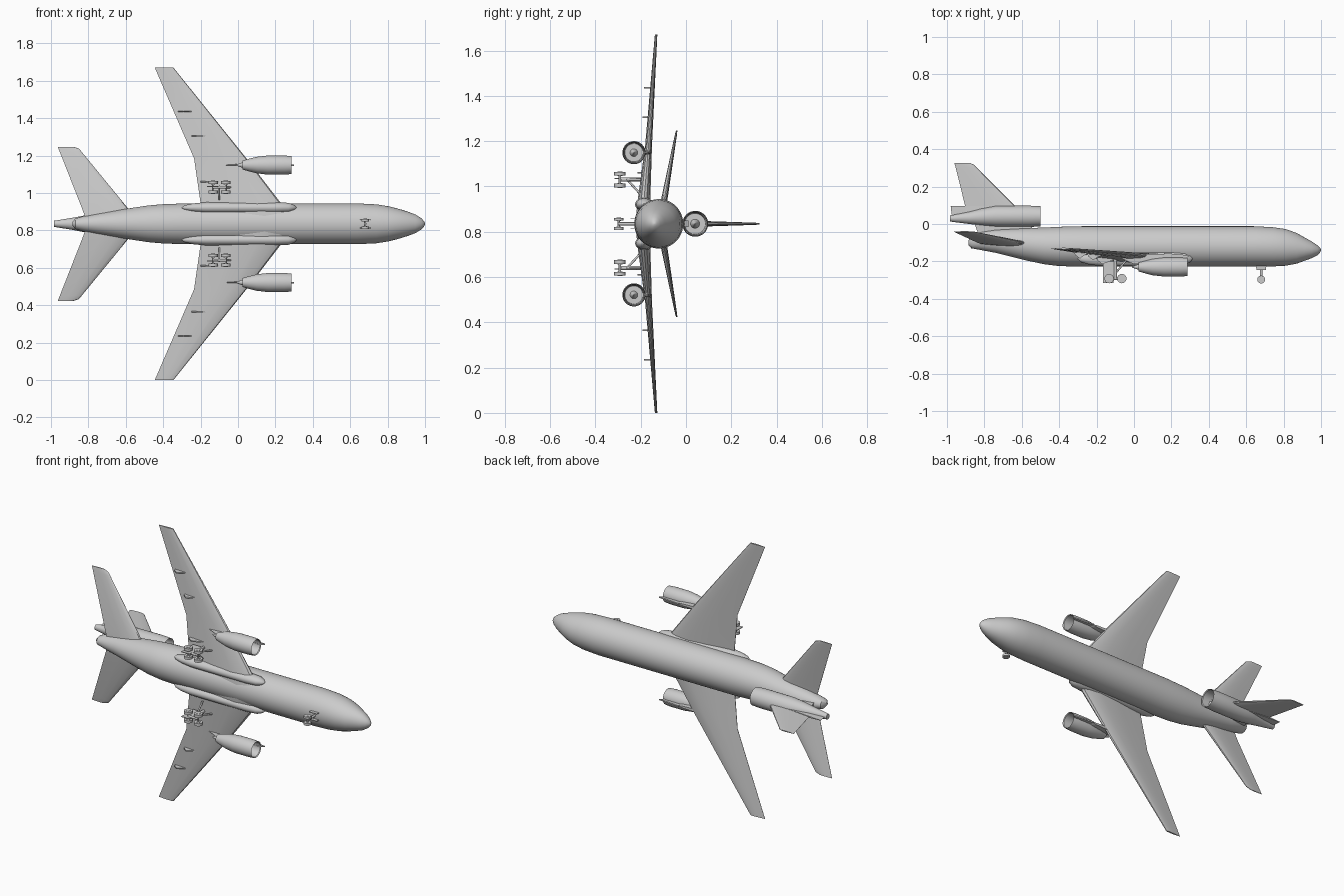
import bpy, bmesh, math
from mathutils import Vector

if "Cube" in bpy.data.objects:
    bpy.data.objects.remove(bpy.data.objects["Cube"])

MID = 0.835  # height of the aircraft centreline: nose to +x, roof to +y, span along z
paint = bpy.data.materials.new("light_grey")
paint.diffuse_color = (0.6, 0.6, 0.6, 1)
paint.use_nodes = True
paint.node_tree.nodes["Principled BSDF"].inputs["Base Color"].default_value = paint.diffuse_color


def finish(name, bm):
    bmesh.ops.recalc_face_normals(bm, faces=bm.faces)
    me = bpy.data.meshes.new(name)
    bm.to_mesh(me)
    bm.free()
    ob = bpy.data.objects.new(name, me)
    bpy.context.collection.objects.link(ob)
    me.materials.append(paint)
    bpy.ops.object.select_all(action='DESELECT')
    ob.select_set(True)
    bpy.context.view_layer.objects.active = ob
    bpy.ops.object.shade_smooth_by_angle(angle=math.radians(35))
    return ob


def loft(name, rings):
    """Skin a list of equal point rings, with closed ends."""
    bm = bmesh.new()
    vs = [[bm.verts.new((x, y, s + MID)) for x, y, s in r] for r in rings]
    n = len(vs[0])
    for a, b in zip(vs, vs[1:]):
        for i in range(n):
            j = (i + 1) % n
            bm.faces.new((a[i], a[j], b[j], b[i]))
    bm.faces.new(vs[0])
    bm.faces.new(vs[-1])
    return finish(name, bm)


def tube(name, stations, s=0, n=32):
    """Stations along x: (x, centre y, half height, half width)."""
    ang = [2 * math.pi * i / n for i in range(n)]
    return loft(name, [[(x, cy + h * math.cos(a), s + w * math.sin(a)) for a in ang]
                       for x, cy, h, w in stations])


FOIL = [(0, 0), (.02, .22), (.1, .4), (.3, .5), (.6, .36), (1, .03)]
FOIL += [(c, -t) for c, t in reversed(FOIL[1:])]


def foil(name, stations, upright=False):
    """Stations: (span, offset, leading x, trailing x, thickness)."""
    rings = []
    for span, off, le, te, th in stations:
        pts = [(le + c * (te - le), off + t * th) for c, t in FOIL]
        rings.append([(x, span, d) if upright else (x, d, span) for x, d in pts])
    return loft(name, rings)


def plate(name, profile, s, th):
    """Flat x-y profile with thickness along the span."""
    return loft(name, [[(x, y, s + d) for x, y in profile] for d in (-th / 2, th / 2)])


def rod(name, a, b, r, n=16):
    """Cylinder between two points (x, y, span)."""
    a, b = Vector(a), Vector(b)
    q = (b - a).to_track_quat('Z', 'Y')
    ring = [q @ Vector((r * math.cos(2 * math.pi * i / n), r * math.sin(2 * math.pi * i / n), 0))
            for i in range(n)]
    return loft(name, [[p + v for v in ring] for p in (a, b)])


def wheel(name, x, y, s, r, w):
    rod(name, (x, y, s - w / 2), (x, y, s + w / 2), r, 20)
    rod(name + "_hub", (x, y, s - w * .65), (x, y, s + w * .65), r * .45, 12)


# Fuselage
tube("fuselage", [
    (-.885, -.1, .012, .01), (-.87, -.095, .035, .028), (-.83, -.09, .047, .04),
    (-.74, -.092, .062, .058), (-.58, -.108, .086, .083), (-.48, -.117, .098, .098),
    (-.4, -.12, .105, .105), (-.28, -.12, .108, .109), (.64, -.12, .108, .109),
    (.74, -.122, .105, .104), (.81, -.125, .098, .093), (.87, -.13, .082, .077),
    (.91, -.134, .063, .064), (.95, -.138, .045, .049), (.98, -.14, .027, .03),
    (.995, -.14, .012, .014), (1, -.14, .002, .002)], n=48)

# Tail engine with open intake
tube("tail_engine", [
    (-.53, .04, .001, .001), (-.58, .04, .02, .02), (-.58, .04, .046, .046),
    (-.505, .041, .05, .05), (-.5, .041, .054, .054), (-.56, .041, .057, .057),
    (-.74, .041, .056, .056), (-.82, .037, .045, .045), (-.88, .033, .033, .033),
    (-.96, .03, .02, .02), (-.985, .03, .016, .016)])
plate("tail_engine_pylon", [(-.54, -.03), (-.56, .01), (-.86, .02), (-.83, -.06)], 0, .03)

# Fin and its base
foil("fin", [(.085, 0, -.625, -.9, .024), (.3, 0, -.84, -.953, .01),
             (.317, 0, -.855, -.958, .008), (.325, 0, -.875, -.96, .006)], True)
foil("fin_base", [(.05, 0, -.6, -.975, .03), (.095, 0, -.63, -.98, .022)], True)

# Centre nose gear
rod("nose_gear_leg", (.68, -.2, 0), (.68, -.297, 0), .007)
rod("nose_gear_axle", (.68, -.297, -.025), (.68, -.297, .025), .005)
for sg in (-1, 1):
    wheel("nose_wheel", .68, -.297, sg * .02, .021, .013)
    plate("nose_gear_door", [(.65, -.21), (.71, -.21), (.705, -.245), (.655, -.245)],
          sg * .022, .004)

for sg in (-1, 1):
    # Wing and tailplane
    foil("wing", [(sg * .04, -.19, .285, -.19, .06), (sg * .11, -.185, .23, -.2, .055),
                  (sg * .35, -.165, .045, -.235, .03), (sg * .835, -.132, -.345, -.445, .011)])
    foil("tailplane", [(sg * .03, -.107, -.545, -.815, .034), (sg * .085, -.1, -.59, -.835, .03),
                       (sg * .385, -.046, -.836, -.953, .01), (sg * .402, -.043, -.85, -.96, .008),
                       (sg * .412, -.041, -.88, -.963, .006)])

    # Belly fairing beside the wing root
    tube("wing_root_fairing", [
        (-.3, -.185, .004, .003), (-.285, -.185, .018, .013), (-.24, -.185, .032, .023),
        (-.17, -.185, .04, .03), (.2, -.185, .04, .03), (.27, -.185, .034, .026),
        (.3, -.185, .02, .015), (.312, -.185, .004, .003)], sg * .086, 20)

    # Wing engine with spinner and pylon
    tube("wing_engine", [(x, -.23, r, r) for x, r in (
        (.25, .001), (.215, .017), (.215, .04), (.28, .044), (.285, .048), (.25, .051),
        (.16, .051), (.1, .044), (.06, .034), (.025, .024), (.025, .015), (-.01, .003))], sg * .314)
    foil("engine_pylon", [(-.215, sg * .314, .2, 0, .022), (-.16, sg * .314, .16, -.12, .016)], True)
    plate("pylon_crest", [(.3, -.168), (.16, -.155), (.16, -.19), (.27, -.19)], sg * .314, .008)

    # Flap track fairings
    for s, x0, x1, y in ((.225, -.08, -.2, -.18), (.47, -.16, -.25, -.158), (.60, -.24, -.32, -.15)):
        plate("flap_track", [(x0, y), (x1, y), (x1 + .005, y - .015), (x1 + .03, y - .035)],
              sg * s, .007)

    # Main gear
    g = sg * .195
    rod("main_gear_leg", (-.1, -.17, g), (-.1, -.292, g), .009)
    rod("main_gear_brace", (-.1, -.26, g), (-.1, -.2, sg * .13), .005)
    rod("main_gear_drag_strut", (-.1, -.265, g), (-.03, -.18, g), .005)
    rod("main_gear_beam", (-.133, -.292, g), (-.065, -.292, g), .007)
    plate("main_gear_door", [(-.165, -.2), (-.09, -.2), (-.11, -.315), (-.165, -.315)],
          g + sg * .004, .004)
    for x in (-.133, -.065):
        rod("main_axle", (x, -.292, g - .03), (x, -.292, g + .03), .005)
        for d in (-.026, .026):
            wheel("main_wheel", x, -.292, g + d, .025, .016)
